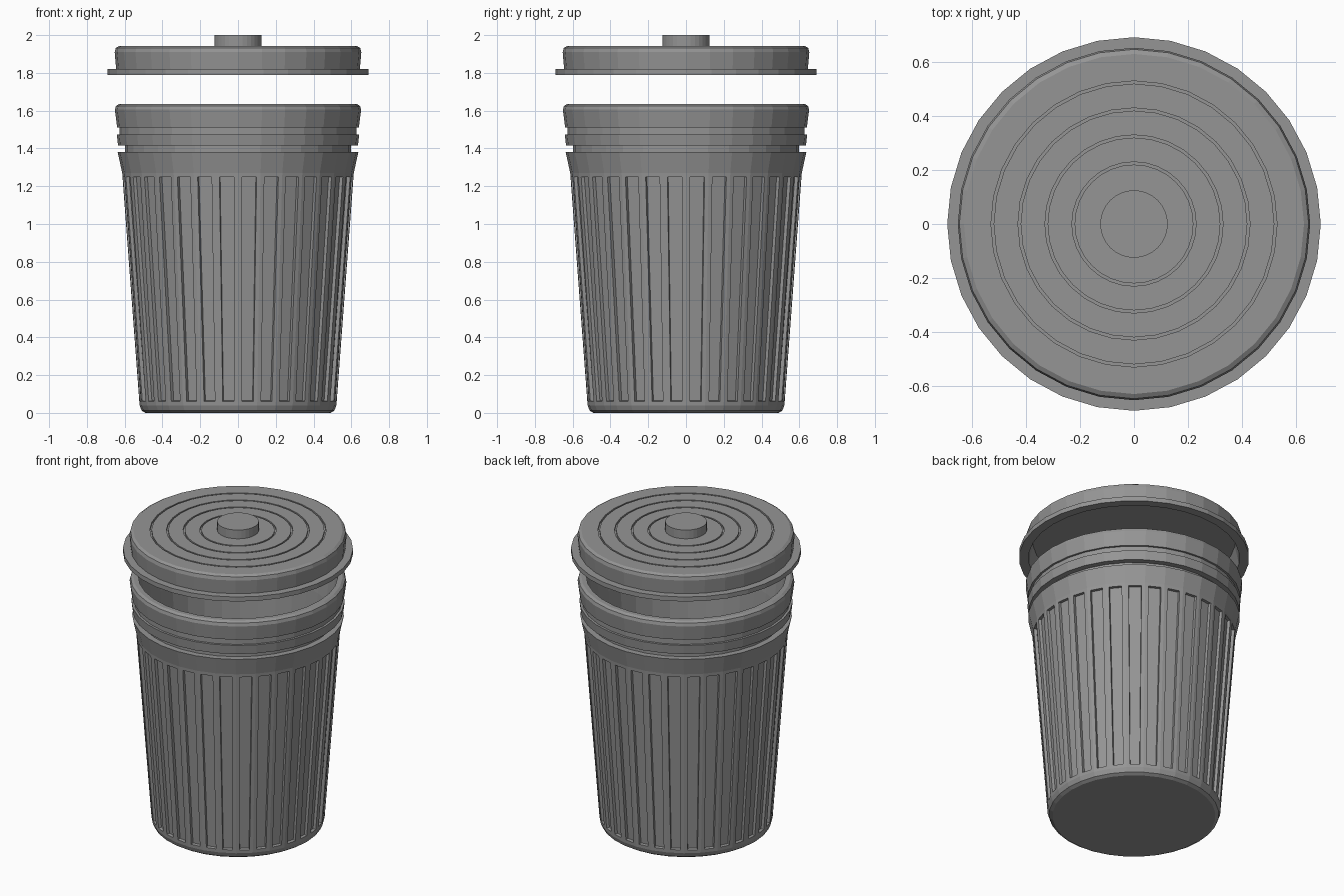
import bpy, bmesh, math

SIDES = 32

old = bpy.data.objects.get("Cube")
if old:
    bpy.data.objects.remove(old, do_unlink=True)

grey = bpy.data.materials.new("plain grey")
grey.use_nodes = True
colour = (0.3, 0.3, 0.3, 1)
grey.diffuse_color = colour
grey.node_tree.nodes["Principled BSDF"].inputs["Base Color"].default_value = colour


def lathe(name, profile, flute=None):
    """Spin (radius, z) points round z; radius 0 ends become flat caps.
    flute = index of the profile span whose faces get sunken panels."""
    bm = bmesh.new()
    rings = []
    for r, z in profile:
        ring = []
        for i in range(SIDES):
            a = math.tau * i / SIDES
            ring.append(bm.verts.new((r * math.cos(a), r * math.sin(a), z)))
        rings.append(ring)
    panels = []
    for k in range(len(rings) - 1):
        lo, hi = rings[k], rings[k + 1]
        for i in range(SIDES):
            j = (i + 1) % SIDES
            f = bm.faces.new((lo[i], lo[j], hi[j], hi[i]))
            if k == flute:
                panels.append(f)
    bm.faces.new(list(reversed(rings[0])))
    bm.faces.new(rings[-1])
    bm.normal_update()
    if panels:
        bmesh.ops.inset_individual(bm, faces=panels, thickness=0.03)
        bmesh.ops.inset_individual(bm, faces=panels, thickness=0.003, depth=-0.018)
    mesh = bpy.data.meshes.new(name)
    bm.to_mesh(mesh)
    bm.free()
    mesh.materials.append(grey)
    obj = bpy.data.objects.new(name, mesh)
    bpy.context.collection.objects.link(obj)
    return obj


# Hollow bin: rounded foot, fluted wall, flared band, collar rings, rim, inside
lathe("bin_body", [
    (0.49, 0), (0.51, 0.012), (0.521, 0.04),
    (0.613, 1.27), (0.637, 1.38),
    (0.598, 1.38), (0.598, 1.415),
    (0.635, 1.415), (0.642, 1.475),
    (0.627, 1.475), (0.627, 1.512),
    (0.64, 1.512), (0.652, 1.605), (0.646, 1.625), (0.63, 1.635),
    (0.60, 1.635), (0.57, 1.38), (0.48, 0.05)], flute=2)

# Raised lid: hollow underside, flange, rounded shoulder, grooved top
lid = [(0.61, 1.91), (0.635, 1.79), (0.692, 1.79), (0.692, 1.82),
       (0.645, 1.82), (0.653, 1.91), (0.647, 1.932), (0.63, 1.942)]
for r in (0.53, 0.43, 0.33, 0.23):
    lid += [(r, 1.942), (r, 1.93), (r - 0.01, 1.93), (r - 0.01, 1.942)]
lathe("lid", lid)

# Knob on the lid
lathe("lid_knob", [(0.125, 1.935), (0.125, 2.0)])
